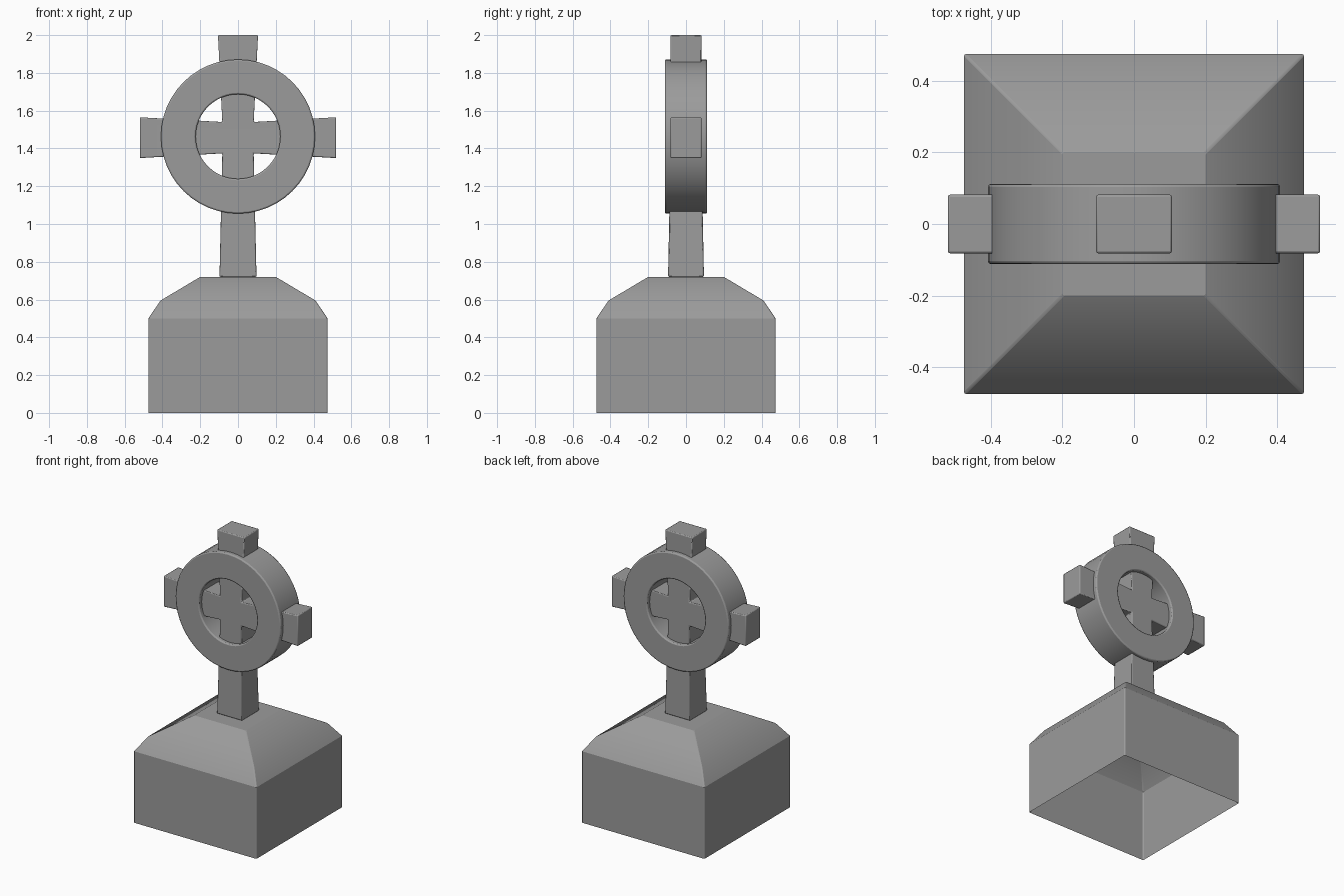
import bpy, bmesh
from math import sin, cos, tau, radians

cube = bpy.data.objects.get("Cube")
if cube:
    bpy.data.objects.remove(cube, do_unlink=True)

stone = bpy.data.materials.new("grey stone")
stone.use_nodes = True
GREY = (0.33, 0.33, 0.33, 1)
stone.diffuse_color = GREY
stone.node_tree.nodes["Principled BSDF"].inputs["Base Color"].default_value = GREY

CENTRE = 1.457   # height of the crossing


def finish(name, bm, bevel, limit=30):
    """Turn a bmesh into a softly bevelled stone object."""
    bmesh.ops.recalc_face_normals(bm, faces=bm.faces)
    mesh = bpy.data.meshes.new(name)
    bm.to_mesh(mesh)
    bm.free()
    mesh.materials.append(stone)
    obj = bpy.data.objects.new(name, mesh)
    bpy.context.collection.objects.link(obj)
    mod = obj.modifiers.new("soft edges", 'BEVEL')
    mod.width, mod.segments = bevel, 2
    mod.limit_method, mod.angle_limit = 'ANGLE', radians(limit)
    bpy.ops.object.select_all(action='DESELECT')
    obj.select_set(True)
    bpy.context.view_layer.objects.active = obj
    bpy.ops.object.shade_smooth_by_angle(angle=radians(25))
    return obj


def bridge(bm, a, b):
    """Join two closed loops of vertices with quads."""
    for i in range(len(a)):
        j = (i + 1) % len(a)
        bm.faces.new((a[i], a[j], b[j], b[i]))


# Plinth: stepped square shell, open underneath
bm = bmesh.new()
loops = [[bm.verts.new((sx * h, sy * h, z)) for sx, sy in ((-1, -1), (1, -1), (1, 1), (-1, 1))]
         for h, z in ((0.475, 0), (0.475, 0.5), (0.41, 0.595), (0.2, 0.72))]
for lower, upper in zip(loops, loops[1:]):
    bridge(bm, lower, upper)
bm.faces.new(loops[-1])
finish("plinth", bm, 0.006, 40)

# Ring: rectangular section swept round the crossing
bm = bmesh.new()
SEGMENTS = 48
loops = [[bm.verts.new((r * cos(tau * i / SEGMENTS), y, CENTRE + 0.006 + r * sin(tau * i / SEGMENTS)))
          for i in range(SEGMENTS)]
         for r, y in ((0.408, -0.112), (0.408, 0.112), (0.224, 0.112), (0.224, -0.112))]
for k in range(4):
    bridge(bm, loops[k], loops[(k + 1) % 4])
finish("ring", bm, 0.008)

# Cross: four flaring arms around a square core, the lower one long
bm = bmesh.new()
CORE = 0.083
arms = (("x", 1, 0.52, 0.108, 0.082), ("x", -1, 0.52, 0.108, 0.082),
        ("z", 1, 2 - CENTRE, 0.106, 0.082), ("z", -1, CENTRE - 0.72, 0.098, 0.095))


def corners(axis, along, half, depth):
    points = []
    for s, t in ((-1, -1), (1, -1), (1, 1), (-1, 1)):
        x, z = (along, s * half) if axis == "x" else (s * half, along)
        points.append(bm.verts.new((x, t * depth, CENTRE + z)))
    return points


for axis, side, length, half, depth in arms:
    root = corners(axis, side * CORE, CORE, 0.082)
    tip = corners(axis, side * length, half, depth)
    bridge(bm, root, tip)
    bm.faces.new(tip)
bmesh.ops.remove_doubles(bm, verts=bm.verts, dist=0.0001)
# Close the core at front and back
for t in (-1, 1):
    ring = [v for s in ((-1, -1), (1, -1), (1, 1), (-1, 1)) for v in bm.verts
            if abs(v.co.x - s[0] * CORE) < 0.001 and abs(v.co.z - CENTRE - s[1] * CORE) < 0.001
            and v.co.y * t > 0]
    bm.faces.new(ring)
finish("cross", bm, 0.006)
